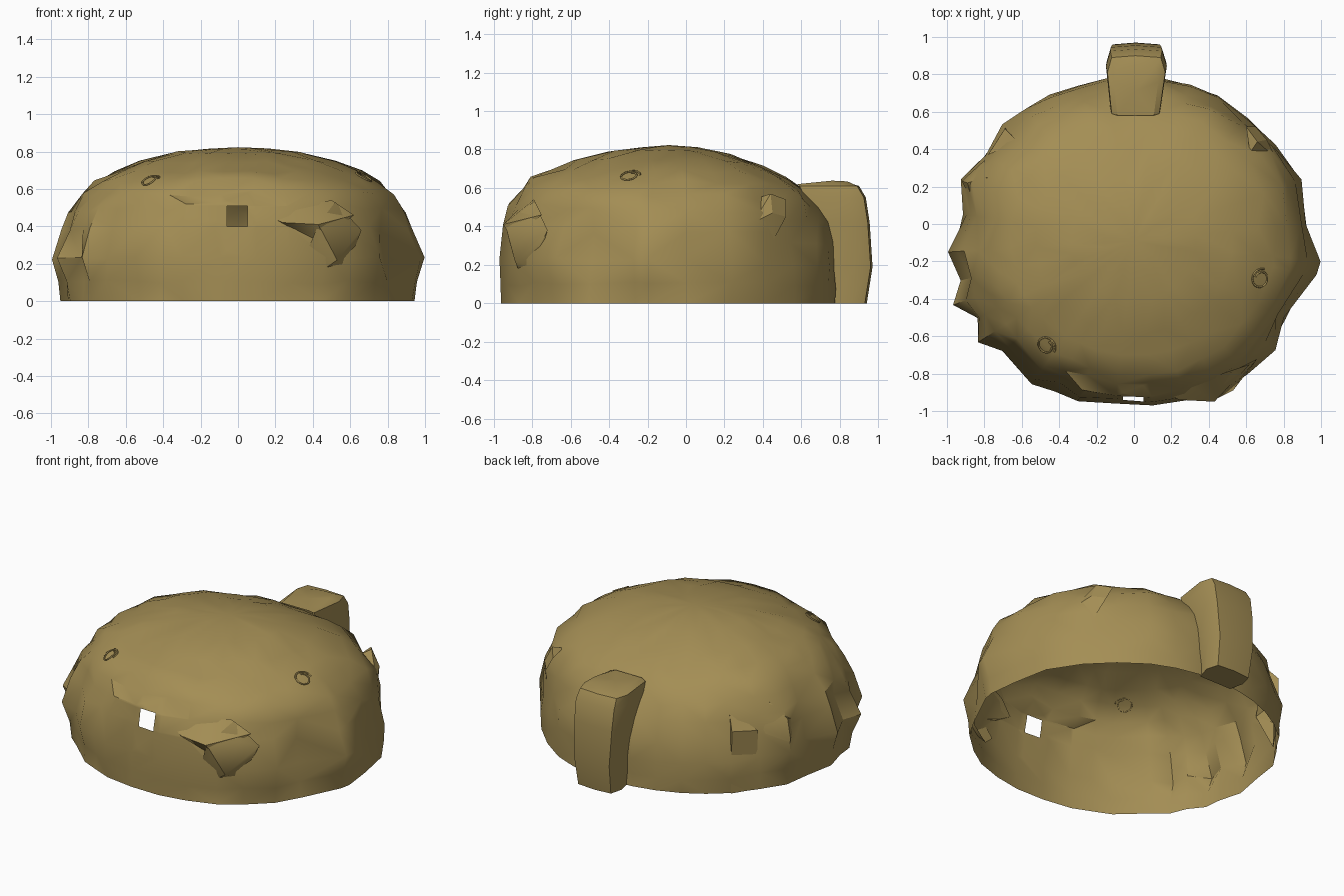
import bpy, bmesh, math, random
from mathutils import Vector
from mathutils.bvhtree import BVHTree

if "Cube" in bpy.data.objects:
    bpy.data.objects.remove(bpy.data.objects["Cube"])

random.seed(4)
CY = -0.09  # centre of the dome in y

clay = bpy.data.materials.new("olive_clay")
clay.diffuse_color = (0.37, 0.27, 0.09, 1)
clay.use_nodes = True
clay.node_tree.nodes["Principled BSDF"].inputs["Base Color"].default_value = clay.diffuse_color


def finish(name, bm, angle=30):
    me = bpy.data.meshes.new(name)
    bm.to_mesh(me)
    bm.free()
    ob = bpy.data.objects.new(name, me)
    bpy.context.collection.objects.link(ob)
    me.materials.append(clay)
    bpy.ops.object.select_all(action='DESELECT')
    ob.select_set(True)
    bpy.context.view_layer.objects.active = ob
    bpy.ops.object.shade_smooth_by_angle(angle=math.radians(angle))
    return ob


# Craggy plan outline, anticlockwise from the right side
OUTLINE = [(.91, 0), (.90, .24), (.75, .42), (.60, .56), (.45, .69), (.30, .75), (.15, .775), (0, .78),
           (-.15, .77), (-.30, .74), (-.45, .69), (-.58, .62), (-.70, .53), (-.80, .37), (-.93, .24),
           (-.90, .05), (-1.0, -.15), (-.92, -.30), (-.96, -.43), (-.83, -.50), (-.83, -.63),
           (-.70, -.68), (-.55, -.86), (-.42, -.89), (-.30, -.95), (-.10, -.955), (.10, -.965),
           (.28, -.94), (.47, -.90), (.60, -.80), (.75, -.67), (.80, -.50), (.97, -.27), (.99, -.20)]

# Rings: shrink factor, height at front / side / back, outline weight, roughness
RINGS = [(1.0, 0, 0, 0, .3, 0), (1.0, .10, .11, .08, .55, .008), (1.0, .23, .23, .18, 1, .008),
         (.975, .42, .38, .30, .4, .02), (.94, .51, .48, .41, .35, .02), (.89, .585, .565, .50, .25, .02),
         (.81, .645, .64, .59, .1, .016), (.71, .69, .69, .65, 0, .012), (.57, .742, .747, .71, 0, .008),
         (.36, .787, .797, .775, 0, .006), (.17, .81, .815, .81, 0, .002)]

# Bulges and hollows: x, y, z, radius, push
BUMPS = [(.45, -.86, .10, .14, -.03), (.80, -.50, .30, .15, -.04),
         (.66, .45, .50, .13, .04), (-.86, .24, .46, .12, .03), (-.45, .38, .62, .12, .03),
         (-.56, -.80, .15, .10, -.03), (-.80, -.50, .42, .14, .03), (.85, .0, .45, .12, .03),
         (.22, -.80, .62, .12, .02), (-.30, -.85, .56, .12, -.02)]


def ring_point(x, y, ring):
    f, zf, zs, zb, w, rough = ring
    a = math.atan2(y - CY, x)
    c, s = math.cos(a), math.sin(a)
    smooth = 1 / math.hypot(c / .93, s / .875)
    r = f * (smooth * (1 - w) + math.hypot(x, y - CY) * w)
    z = zs + ((zb if s > 0 else zf) - zs) * s * s
    p = Vector((r * c, CY + r * s, z))
    push = random.uniform(-rough, rough)
    for bx, by, bz, rad, amt in BUMPS:
        push += amt * max(0, 1 - (p - Vector((bx, by, bz))).length / rad) ** .7 if z > 0 else 0
    p += Vector((c, s, .3)) * push
    if z > 0:
        p.z += random.uniform(-rough, rough) * .8
    return p


# Hollow dome shell, open underneath
bm = bmesh.new()
rows = [[bm.verts.new(ring_point(x, y, ring)) for x, y in OUTLINE] for ring in RINGS]
crown = bm.verts.new((0, CY, .823))
n = len(OUTLINE)
for lo, hi in zip(rows, rows[1:]):
    for i in range(n):
        j = (i + 1) % n
        if random.random() < .5:
            bm.faces.new((lo[i], lo[j], hi[j]))
            bm.faces.new((lo[i], hi[j], hi[i]))
        else:
            bm.faces.new((lo[i], lo[j], hi[i]))
            bm.faces.new((lo[j], hi[j], hi[i]))
for i in range(n):
    bm.faces.new((rows[-1][i], rows[-1][(i + 1) % n], crown))

# Square window through the front wall
X0, X1, Z0, Z1 = -.06, .05, .40, .51


def front_faces():
    out = []
    for f in bm.faces:
        c = f.calc_center_median()
        if c.y < -.7 and abs(c.x) < .22 and any(v.co.z > Z0 for v in f.verts) \
                and any(v.co.z < Z1 for v in f.verts):
            out.append(f)
    return out


for co, no in [((X0, 0, 0), (1, 0, 0)), ((X1, 0, 0), (1, 0, 0)),
               ((0, 0, Z0), (0, 0, 1)), ((0, 0, Z1), (0, 0, 1))]:
    near = front_faces()
    geom = near + list({e for f in near for e in f.edges}) + list({v for f in near for v in f.verts})
    bmesh.ops.bisect_plane(bm, geom=geom, plane_co=co, plane_no=no, dist=1e-5)
hole = []
for f in bm.faces:
    c = f.calc_center_median()
    if c.y < -.7 and X0 < c.x < X1 and Z0 < c.z < Z1:
        hole.append(f)
bmesh.ops.delete(bm, geom=hole, context='FACES')
bmesh.ops.triangulate(bm, faces=[f for f in bm.faces if len(f.verts) > 3])
surface = BVHTree.FromBMesh(bm)
finish("dome_shell", bm, 36)

# Chimney: stacked sections (z, half width, inner y, outer y), open towards the dome
bm = bmesh.new()
loops = []
for z, hw, y0, y1 in [(0, .135, .76, .94), (.19, .145, .74, .97), (.42, .155, .67, .955),
                      (.55, .158, .62, .935), (.61, .15, .59, .90), (.638, .115, .58, .85)]:
    pts = [(-hw * .85, y0), (hw * .85, y0), (hw * 1.06, y1 - .09), (hw * .9, y1 - .01),
           (0, y1), (-hw * .85, y1 - .01), (-hw, y1 - .09)]
    loops.append([bm.verts.new((x + .008, y, z)) for x, y in pts])
for v in loops[-1][:2]:
    v.co.z = .62
for v in loops[-1][3:6]:
    v.co.z -= random.uniform(0, .03)
for lo, hi in zip(loops, loops[1:]):
    for i in range(1, 7):
        bm.faces.new((lo[i], lo[(i + 1) % 7], hi[(i + 1) % 7], hi[i]))
bm.faces.new(loops[0][::-1])
bmesh.ops.poke(bm, faces=[bm.faces.new(loops[-1])])
finish("chimney", bm, 35)


# Faceted rocks growing out of the wall, left open on the buried side
def rock(name, pts, angle=25):
    bm = bmesh.new()
    for p in pts:
        bm.verts.new(p)
    bmesh.ops.convex_hull(bm, input=bm.verts)
    bmesh.ops.recalc_face_normals(bm, faces=bm.faces)
    buried = []
    for f in bm.faces:
        c = f.calc_center_median()
        if f.normal.dot(Vector((c.x, c.y - CY, .3)).normalized()) < -.25:
            buried.append(f)
    bmesh.ops.delete(bm, geom=buried, context='FACES')
    bmesh.ops.delete(bm, geom=[v for v in bm.verts if not v.link_faces], context='VERTS')
    finish(name, bm, angle)


rock("front_ledge", [(.19, -.915, .44), (.24, -.94, .42), (.43, -.95, .41), (.46, -.90, .33),
                     (.33, -.89, .35), (.30, -.86, .50), (.50, -.79, .54), (.62, -.75, .46)], 35)
rock("front_bulge", [(.43, -.94, .41), (.46, -.92, .33), (.53, -.89, .22), (.35, -.89, .22),
                     (.43, -.86, .15), (.58, -.78, .18), (.66, -.72, .38), (.63, -.76, .30),
                     (.52, -.79, .53), (.58, -.81, .42)], 40)
rock("back_right_crag", [(.66, .44, .57), (.71, .45, .47), (.65, .52, .45), (.60, .52, .54),
                         (.76, .35, .42), (.70, .44, .30), (.62, .38, .55)])
rock("back_left_crag", [(-.92, .23, .30), (-.89, .22, .43), (-.80, .34, .38), (-.86, .26, .10),
                        (-.78, .25, .52), (-.86, .10, .38)])
rock("back_left_slab", [(-.69, .52, 0), (-.78, .38, 0), (-.78, .37, .38), (-.69, .51, .40),
                        (-.62, .44, .50), (-.66, .46, 0)])


# Small curls draped on the dome
def curl(name, centre, normal, size):
    cu = bpy.data.curves.new(name, 'CURVE')
    cu.dimensions = '3D'
    cu.bevel_depth = .005
    cu.bevel_resolution = 1
    sp = cu.splines.new('POLY')
    sp.points.add(29)
    q = Vector(normal).to_track_quat('Z', 'Y')
    for i, p in enumerate(sp.points):
        a, r = i / 29 * 2.5 * math.pi, size * (1 - .014 * i)
        spot = Vector(centre) + q @ Vector((r * math.cos(a), r * math.sin(a), 0))
        p.co = (*(surface.find_nearest(spot)[0] + q @ Vector((0, 0, .003))), 1)
    cu.materials.append(clay)
    ob = bpy.data.objects.new(name, cu)
    bpy.context.collection.objects.link(ob)


curl("left_curl", (-.47, -.65, .645), (-.35, -.5, .8), .055)
curl("right_curl", (.67, -.29, .65), (.6, -.2, .8), .055)
